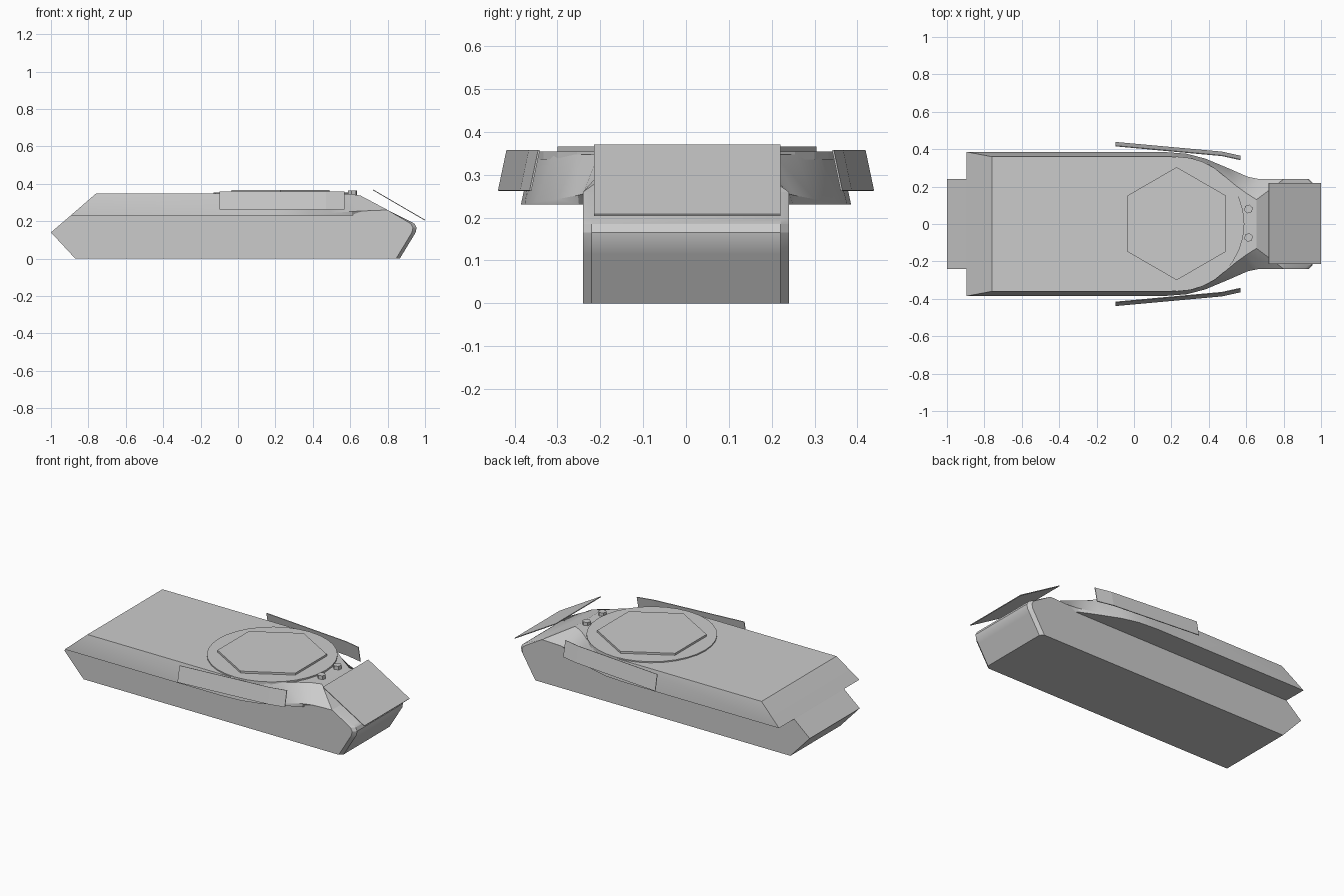
import bpy, math
from mathutils import Vector

if "Cube" in bpy.data.objects:
    bpy.data.objects.remove(bpy.data.objects["Cube"])


def make(name, verts, faces, smooth=False):
    me = bpy.data.meshes.new(name)
    me.from_pydata(verts, [], faces)
    ob = bpy.data.objects.new(name, me)
    bpy.context.collection.objects.link(ob)
    bpy.ops.object.select_all(action='DESELECT')
    ob.select_set(True)
    bpy.context.view_layer.objects.active = ob
    bpy.ops.object.mode_set(mode='EDIT')
    bpy.ops.mesh.select_all(action='SELECT')
    bpy.ops.mesh.normals_make_consistent(inside=False)
    bpy.ops.object.mode_set(mode='OBJECT')
    if smooth:
        bpy.ops.object.shade_smooth_by_angle(angle=math.radians(25))
    return ob


def loft(name, rings, smooth=False):
    n = len(rings[0])
    verts = [v for r in rings for v in r]
    faces = [tuple(range(n)), tuple(range(len(verts) - n, len(verts)))]
    for k in range(len(rings) - 1):
        for i in range(n):
            j = (i + 1) % n
            faces.append((k * n + i, k * n + j, (k + 1) * n + j, (k + 1) * n + i))
    return make(name, verts, faces, smooth)


def disc(name, x, y, r, z0, z1, sides, turn=0.0):
    pts = [(x + r * math.cos(turn + i * math.tau / sides),
            y + r * math.sin(turn + i * math.tau / sides)) for i in range(sides)]
    return loft(name, [[(a, b, z) for a, b in pts] for z in (z0, z1)])


# Lower hull: side profile swept across, with chamfered bow corners
back = [(0.60, 0.23), (-0.895, 0.23), (-1, 0.14), (-0.87, 0)]
bow = [(0.865, 0), (0.935, 0.115), (0.95, 0.14), (0.955, 0.165),
       (0.945, 0.185), (0.93, 0.195), (0.80, 0.26), (0.63, 0.252)]
slices = []
for y, cut in ((-0.24, 0.02), (-0.22, 0), (0.22, 0), (0.24, 0.02)):
    slices.append([(x, y, z) for x, z in back] +
                  [(x - (cut if x > 0.85 else 0), y, z) for x, z in bow])
loft("lower_hull", slices, True)

# Upper hull: sponsons that sweep in around the turret ring to the glacis
base = [(-0.895, .385, .23), (0.16, .385, .23), (0.28, .376, .23), (0.38, .35, .23),
        (0.50, .30, .23), (0.61, .25, .23), (0.62, .235, .23), (0.63, .23, .23)]
lip = [(-0.893, .385, .232), (0.16, .385, .232), (0.28, .376, .233), (0.38, .35, .236),
       (0.50, .30, .243), (0.61, .252, .252), (0.67, .24, .255), (0.80, .24, .26)]
deck = [(-0.76, .36, .347), (0.20, .36, .347), (0.32, .345, .347), (0.41, .309, .347),
        (0.485, .255, .347), (0.545, .205, .347), (0.60, .165, .345), (0.655, .13, .337)]


def both_sides(half):
    return half + [(x, -y, z) for x, y, z in reversed(half)]


loft("upper_hull", [both_sides(h) for h in (base, lip, deck)], True)

# Turret ring and hexagonal cover
disc("turret_ring", 0.23, 0, 0.36, 0.335, 0.354, 32)
disc("turret_cover", 0.228, 0.002, 0.302, 0.35, 0.366, 6, math.pi / 2)

# Driver periscopes
for i, y in enumerate((0.08, -0.072)):
    disc(f"periscope_{i + 1}", 0.612, y, 0.024, 0.335, 0.363, 6, 0.3)

# Leaning side plates with a slight bend near the front
path = [(-0.10, 0.415), (0.47, 0.363), (0.57, 0.341)]
for side, label in ((1, "left"), (-1, "right")):
    sections = []
    for x, y in path:
        sections.append([(x, side * y, 0.357), (x, side * (y + 0.004), 0.358),
                         (x, side * (y + 0.024), 0.263), (x, side * (y + 0.020), 0.262)])
    loft(f"side_plate_{label}", sections)

# Sloping trim vane over the bow
vane = [(0.72, 0.366), (0.722, 0.37), (1.0, 0.208), (0.998, 0.204)]
loft("trim_vane", [[(x, y, z) for x, z in vane] for y in (-0.215, 0.22)])
